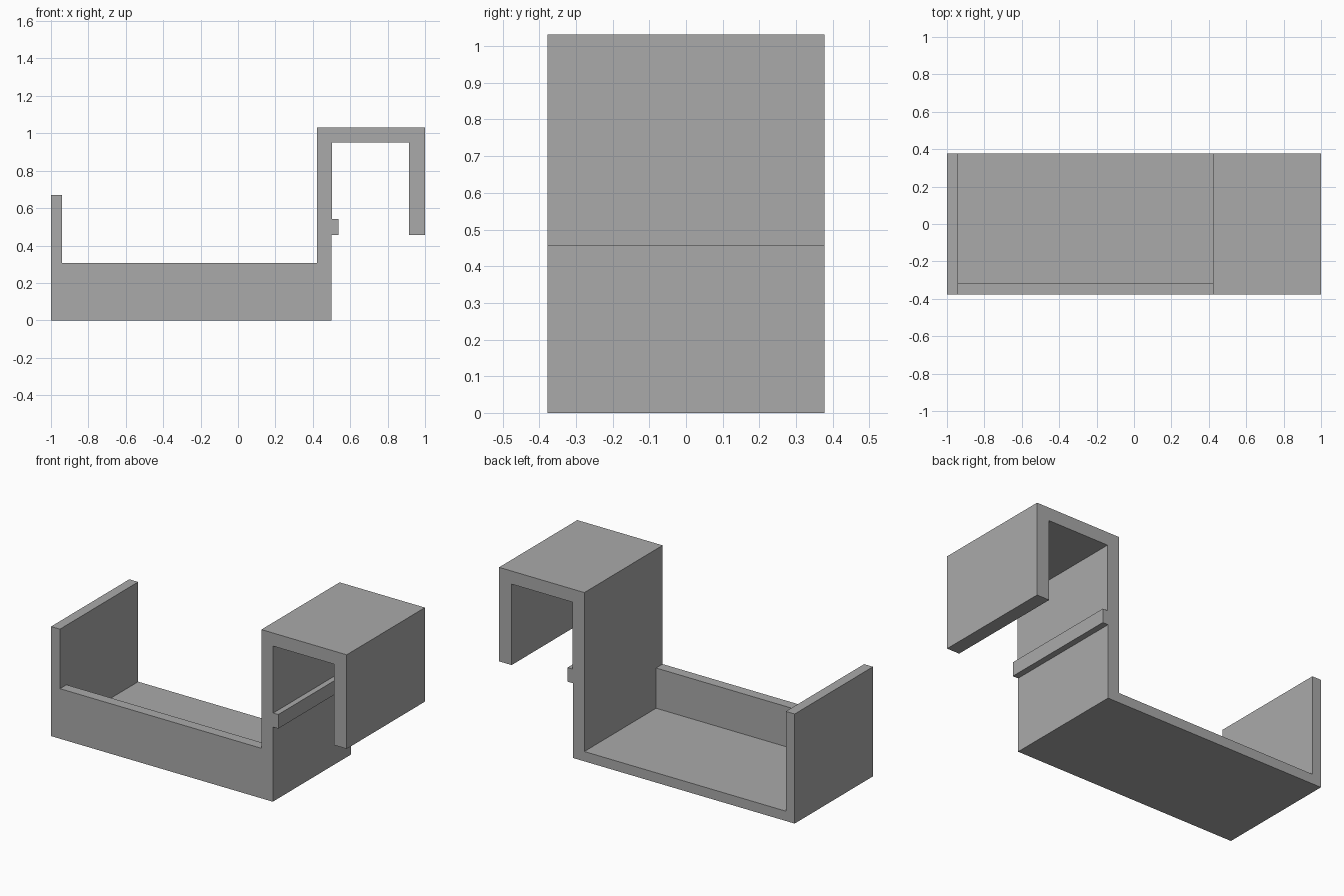
import bpy
import bmesh

cube = bpy.data.objects.get("Cube")
if cube:
    bpy.data.objects.remove(cube, do_unlink=True)

HALF_DEPTH = 0.378

grey = bpy.data.materials.new("plain grey")
grey.use_nodes = True
colour = (0.4, 0.4, 0.4, 1)
grey.diffuse_color = colour
grey.node_tree.nodes["Principled BSDF"].inputs["Base Color"].default_value = colour


def extrude_profile(name, points, y0, y1):
    """Closed (x, z) outline extruded from y0 back to y1."""
    bm = bmesh.new()
    face = bm.faces.new([bm.verts.new((x, y0, z)) for x, z in points])
    result = bmesh.ops.extrude_face_region(bm, geom=[face])
    moved = [v for v in result["geom"] if isinstance(v, bmesh.types.BMVert)]
    bmesh.ops.translate(bm, verts=moved, vec=(0, y1 - y0, 0))
    bmesh.ops.recalc_face_normals(bm, faces=bm.faces)
    mesh = bpy.data.meshes.new(name)
    bm.to_mesh(mesh)
    bm.free()
    mesh.materials.append(grey)
    obj = bpy.data.objects.new(name, mesh)
    bpy.context.collection.objects.link(obj)
    return obj


# Tray floor, side wall, post with retaining ridge, and hook in one strip
outline = [
    (-1, 0), (0.5, 0), (0.5, 0.457), (0.537, 0.457), (0.537, 0.543),
    (0.503, 0.543), (0.503, 0.952), (0.915, 0.952), (0.915, 0.457),
    (1, 0.457), (1, 1.032), (0.423, 1.032), (0.423, 0.06),
    (-0.94, 0.06), (-0.94, 0.67), (-1, 0.67),
]
extrude_profile("hook_and_tray", outline, -HALF_DEPTH, HALF_DEPTH)

# Low lip closing the front of the tray
lip = [(-0.94, 0.06), (0.423, 0.06), (0.423, 0.306), (-0.94, 0.306)]
extrude_profile("front_lip", lip, -HALF_DEPTH, -0.315)
